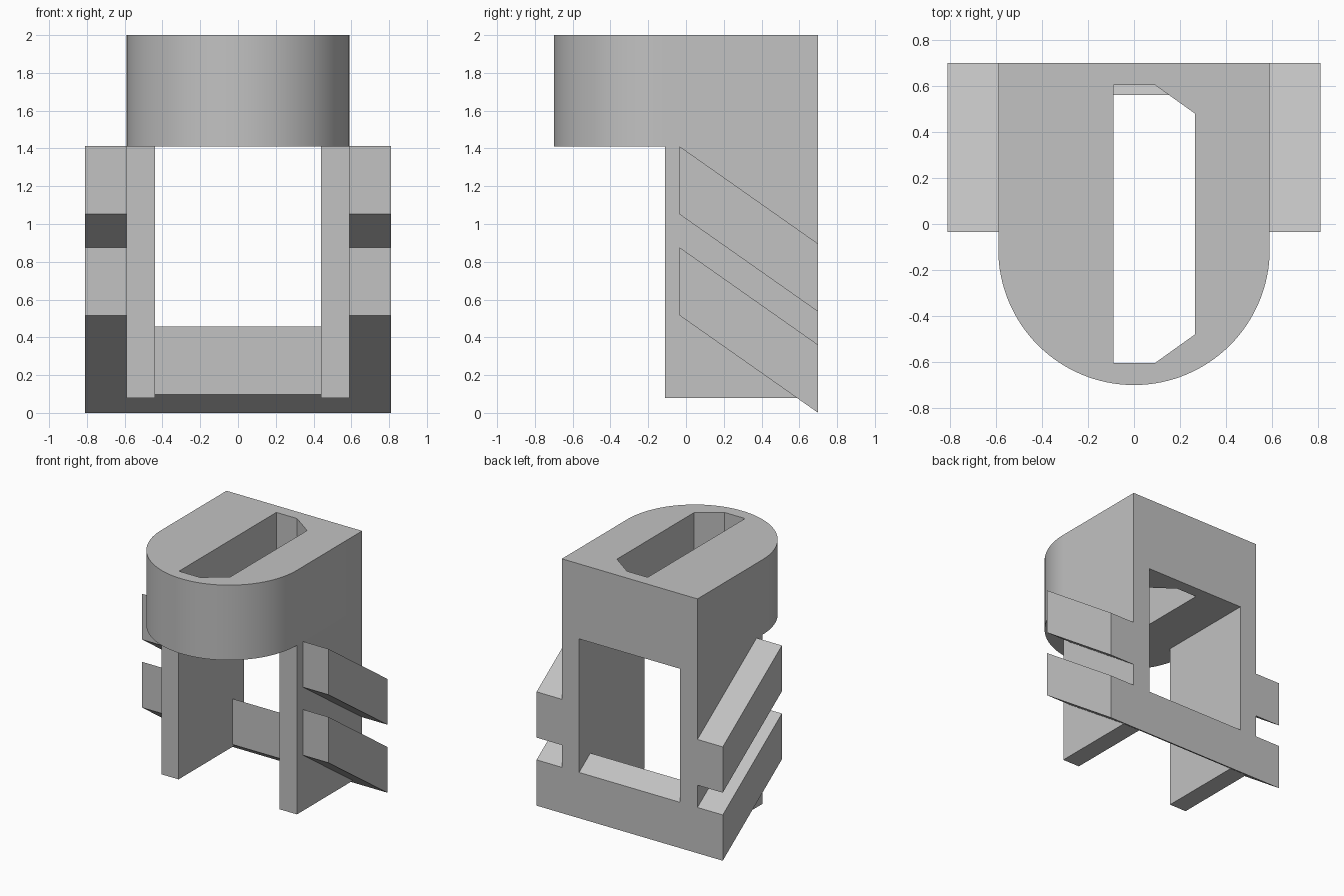
import bpy, bmesh, math

cube = bpy.data.objects.get("Cube")
if cube:
    bpy.data.objects.remove(cube, do_unlink=True)

# One plain grey material
GREY = (0.54, 0.54, 0.54, 1)
grey = bpy.data.materials.new("plain grey")
grey.use_nodes = True
grey.diffuse_color = GREY
grey.node_tree.nodes["Principled BSDF"].inputs["Base Color"].default_value = GREY


def prism(name, outline, start, end, axis="x"):
    """Extrude an outline along x (outline in y, z) or along z (outline in x, y)."""
    def place(p, d):
        return (d, *p) if axis == "x" else (*p, d)
    bm = bmesh.new()
    low = [bm.verts.new(place(p, start)) for p in outline]
    high = [bm.verts.new(place(p, end)) for p in outline]
    bm.faces.new(low)
    bm.faces.new(high)
    for i in range(len(low)):
        j = (i + 1) % len(low)
        bm.faces.new((low[i], low[j], high[j], high[i]))
    bmesh.ops.recalc_face_normals(bm, faces=bm.faces)
    mesh = bpy.data.meshes.new(name)
    bm.to_mesh(mesh)
    bm.free()
    mesh.materials.append(grey)
    obj = bpy.data.objects.new(name, mesh)
    bpy.context.collection.objects.link(obj)
    return obj


BACK, WALL_FRONT, RAIL_FRONT, BAR_FRONT = 0.70, -0.11, -0.035, 0.56
HALF, INNER, OUTER = 0.59, 0.44, 0.81
HEAD_Z, FOOT_Z = 1.41, 0.08
SLOPE, RAIL_H = 0.703, 0.36


def rail_outline(front, back_z):
    """Sloped band falling to back_z at the back face."""
    rise = back_z + (BACK - front) * SLOPE
    return [(front, rise), (BACK, back_z), (BACK, back_z + RAIL_H), (front, rise + RAIL_H)]


# Head: block with a half-round front
steps = 64
arc = [(-HALF * math.cos(math.pi * i / steps),
        WALL_FRONT - HALF * math.sin(math.pi * i / steps)) for i in range(steps + 1)]
head = prism("head", arc + [(HALF, BACK), (-HALF, BACK)], HEAD_Z, 2.0, "z")

# Slot through the head, chamfered on its left side
slot = [(-0.09, -0.605), (0.09, -0.605), (0.265, -0.48),
        (0.265, 0.48), (0.09, 0.605), (-0.09, 0.605)]
cutter = prism("slot_cutter", slot, HEAD_Z - 0.2, 2.2, "z")
cutter.hide_render = True
cut = head.modifiers.new("slot", "BOOLEAN")
cut.operation = "DIFFERENCE"
cut.solver = "EXACT"
cut.object = cutter
bpy.context.view_layer.objects.active = head
head.select_set(True)
bpy.ops.object.modifier_apply(modifier=cut.name)
bpy.data.objects.remove(cutter, do_unlink=True)
bpy.ops.object.shade_smooth_by_angle(angle=math.radians(20))

# Side walls, with the foot running into the sloped bar at the back
wall = [(WALL_FRONT, HEAD_Z), (WALL_FRONT, FOOT_Z), (BACK - FOOT_Z / SLOPE, FOOT_Z),
        (BACK, 0), (BACK, HEAD_Z)]
for side, s in (("left", 1), ("right", -1)):
    prism(side + "_wall", wall, s * INNER, s * HALF)
    # Two sloped outer rails on each wall
    for level, z in (("lower", 0), ("upper", 0.535)):
        prism(f"{side}_{level}_rail", rail_outline(RAIL_FRONT, z), s * HALF, s * OUTER)

# Crossbar joining the walls at the back
prism("back_crossbar", rail_outline(BAR_FRONT, 0), -INNER, INNER)
